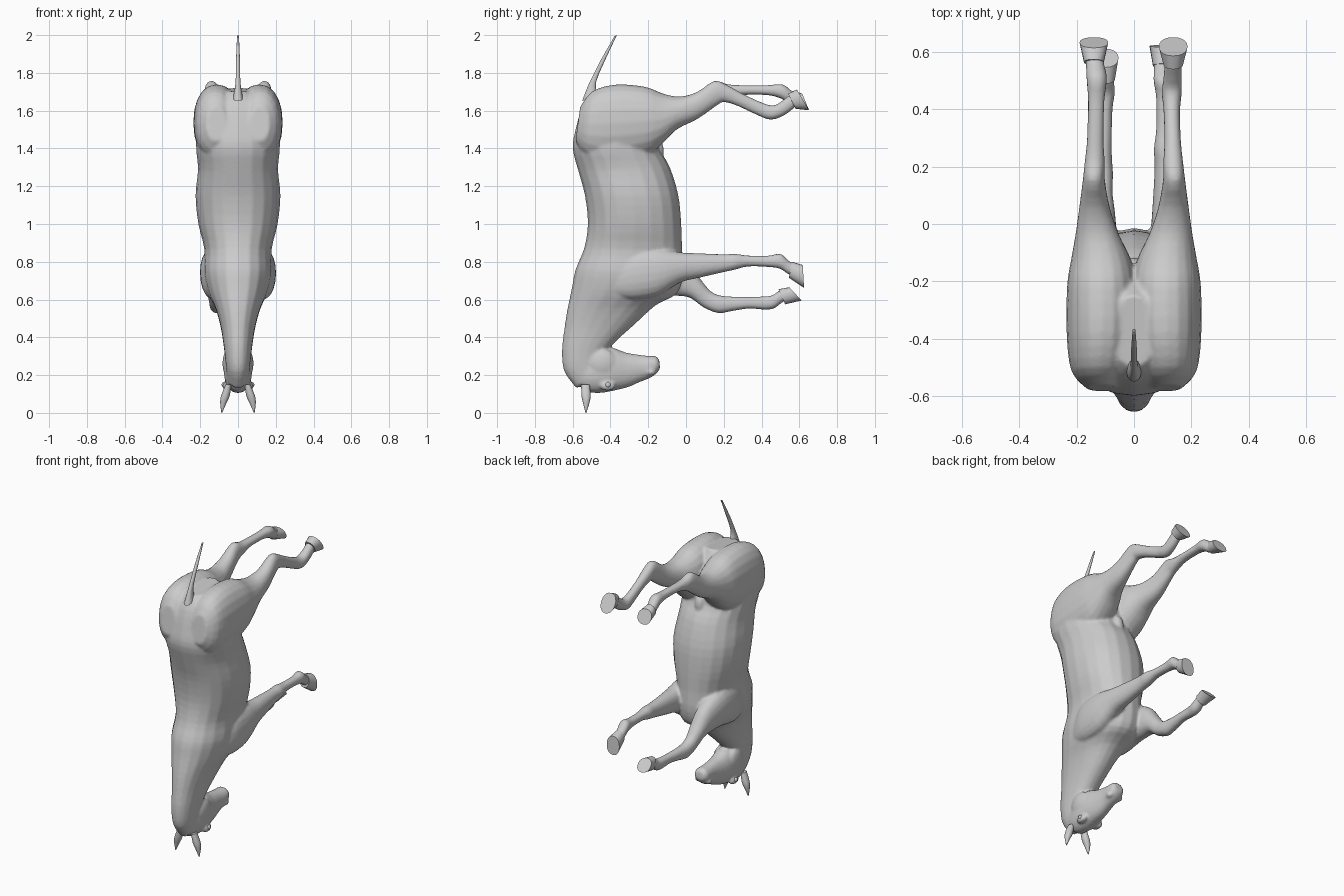
import bpy, bmesh, math
from mathutils import Vector

SIDES = 20


def catmull(a, b, c, d, t):
    return 0.5 * (2 * b + (c - a) * t + (2 * a - 5 * b + 4 * c - d) * t * t
                  + (3 * b - a - 3 * c + d) * t ** 3)


def smooth_rings(rings, steps):
    out, n = [], len(rings) - 1
    for i in range(n):
        quad = [rings[max(0, min(n, i + k))] for k in (-1, 0, 1, 2)]
        out += [[catmull(*v, s / steps) for v in zip(*quad)] for s in range(steps)]
    return out + [list(rings[-1])]


def loft(bm, rings, side=1, x=None, steps=3, power=2.2):
    """Each ring: two edge points (y1, z1, y2, z2), half width, x centre."""
    full = [tuple(r) if len(r) == 6 else tuple(r) + (x or 0,) for r in rings]
    loops = []
    for y1, z1, y2, z2, w, cx in smooth_rings(full, steps):
        loop = []
        for i in range(SIDES):
            a = 2 * math.pi * i / SIDES
            c, s = math.cos(a), math.sin(a)
            c = math.copysign(abs(c) ** (2 / power), c)
            s = math.copysign(abs(s) ** (2 / power), s)
            t = (1 - c) / 2
            loop.append(bm.verts.new((side * (cx + w * s), y1 + (y2 - y1) * t, z1 + (z2 - z1) * t)))
        loops.append(loop)
    for p, q in zip(loops, loops[1:]):
        for i in range(SIDES):
            j = (i + 1) % SIDES
            bm.faces.new((p[i], p[j], q[j], q[i]))
    bm.faces.new(loops[0][::-1])
    bm.faces.new(loops[-1])


def finish(name, bm, angle=40):
    bmesh.ops.recalc_face_normals(bm, faces=bm.faces)
    me = bpy.data.meshes.new(name)
    bm.to_mesh(me)
    bm.free()
    ob = bpy.data.objects.new(name, me)
    bpy.context.collection.objects.link(ob)
    bpy.ops.object.select_all(action='DESELECT')
    ob.select_set(True)
    bpy.context.view_layer.objects.active = ob
    bpy.ops.object.shade_smooth_by_angle(angle=math.radians(angle))
    return ob


body = bmesh.new()

# Trunk and neck, from rump down to poll
loft(body, [
    (-.50, 1.70, -.25, 1.72, .07), (-.55, 1.62, -.20, 1.64, .17),
    (-.585, 1.50, -.15, 1.50, .215), (-.60, 1.40, -.14, 1.40, .222),
    (-.57, 1.28, -.085, 1.30, .212), (-.535, 1.15, -.04, 1.15, .225),
    (-.52, 1.00, -.025, 1.00, .21), (-.54, .87, -.02, .86, .178),
    (-.585, .76, -.015, .73, .182), (-.605, .66, -.05, .63, .162),
    (-.63, .54, -.16, .57, .12), (-.645, .44, -.27, .47, .092),
    (-.657, .33, -.37, .38, .076), (-.645, .22, -.42, .32, .066),
    (-.58, .13, -.42, .27, .06)])

# Head, from poll to muzzle
loft(body, [
    (-.60, .20, -.55, .26, .045), (-.54, .12, -.52, .30, .062),
    (-.46, .105, -.46, .335, .074), (-.38, .118, -.39, .345, .072),
    (-.31, .135, -.32, .32, .06), (-.24, .165, -.25, .308, .05),
    (-.19, .185, -.20, .302, .05), (-.155, .21, -.16, .30, .046),
    (-.137, .235, -.142, .28, .03)])

# Cheeks and brows
for s in (-1, 1):
    for (px, py, pz), scale in (((.05, -.44, .262), (.032, .075, .075)),
                                ((.06, -.415, .142), (.022, .04, .025)),
                                ((.036, -.185, .215), (.02, .025, .018))):
        ball = bmesh.ops.create_icosphere(body, subdivisions=3, radius=1)['verts']
        bmesh.ops.scale(body, vec=scale, verts=ball)
        bmesh.ops.translate(body, vec=(s * px, py, pz), verts=ball)

# Hind legs: shared thigh, then straight (left) and bent (right) shanks
thigh = [
    (-.56, 1.62, -.585, 1.44, .05, .115), (-.50, 1.70, -.53, 1.36, .10, .118),
    (-.38, 1.738, -.40, 1.33, .122, .113), (-.22, 1.728, -.22, 1.36, .122, .112),
    (-.12, 1.69, -.13, 1.42, .105, .115), (-.03, 1.675, -.05, 1.50, .077, .128),
    (.06, 1.70, .06, 1.555, .053, .138), (.15, 1.758, .17, 1.632, .038, .14)]
hind_straight = [
    (.22, 1.74, .22, 1.66, .035, .137), (.30, 1.735, .30, 1.682, .029, .135),
    (.43, 1.735, .43, 1.682, .029, .132), (.51, 1.74, .50, 1.665, .036, .13),
    (.56, 1.705, .54, 1.64, .033, .135), (.59, 1.69, .575, 1.63, .03, .14)]
hind_bent = [
    (.22, 1.735, .205, 1.645, .035, .137), (.30, 1.69, .28, 1.622, .029, .135),
    (.41, 1.64, .38, 1.575, .029, .132), (.465, 1.628, .45, 1.552, .035, .132),
    (.505, 1.65, .52, 1.575, .032, .135), (.55, 1.685, .58, 1.62, .03, .137)]
loft(body, thigh + hind_straight, -1)
loft(body, thigh + hind_bent, 1)

# Front legs: shared shoulder, then straight (right) and bent (left)
shoulder = [
    (-.38, .78, -.38, .62, .04, .125), (-.28, .86, -.28, .60, .068, .128),
    (-.15, .87, -.15, .62, .075, .125)]
front_straight = [
    (-.03, .85, -.03, .69, .062, .12), (.07, .845, .07, .715, .05, .115),
    (.20, .84, .20, .745, .038, .11), (.26, .842, .26, .758, .039, .108),
    (.33, .833, .33, .775, .029, .106), (.44, .833, .44, .772, .028, .105),
    (.50, .843, .50, .762, .035, .103), (.545, .805, .535, .738, .031, .1),
    (.58, .785, .575, .72, .03, .1)]
front_bent = [
    (.0, .80, -.06, .62, .062, .122), (.075, .71, .02, .61, .051, .118),
    (.13, .645, .09, .56, .04, .115), (.18, .622, .17, .528, .039, .112),
    (.24, .616, .24, .538, .033, .11), (.33, .614, .33, .552, .028, .105),
    (.41, .617, .41, .547, .029, .103), (.455, .622, .465, .552, .034, .1),
    (.49, .645, .51, .585, .03, .1), (.52, .66, .55, .605, .028, .1)]
loft(body, shoulder + front_straight, 1)
loft(body, shoulder + front_bent, -1)

# Sheath under the belly
loft(body, [(-.18, 1.44, -.13, 1.44, .025), (-.17, 1.40, -.118, 1.40, .03),
            (-.165, 1.36, -.12, 1.36, .024), (-.155, 1.345, -.135, 1.345, .01)])

# Blend all of the body into one skin
ob = finish("horse_body", body, 180)
rm = ob.modifiers.new("blend", 'REMESH')
rm.mode = 'VOXEL'
rm.voxel_size = .009
rm.use_smooth_shade = True
sm = ob.modifiers.new("soften", 'SMOOTH')
sm.factor = .5
sm.iterations = 3

# Hooves: coronet ring flaring to a flat sole
hooves = {
    "hind_hoof_left": (-1, .14, (.575, 1.705, .555, 1.63, .035), (.615, 1.69, .652, 1.602, .05)),
    "hind_hoof_right": (1, .137, (.54, 1.69, .58, 1.61, .035), (.587, 1.712, .652, 1.602, .05)),
    "front_hoof_right": (1, .1, (.56, .80, .545, .715, .034), (.618, .783, .625, .662, .046)),
    "front_hoof_left": (-1, .1, (.49, .655, .525, .575, .034), (.547, .665, .612, .595, .046)),
}
for name, (side, cx, top, sole) in hooves.items():
    bm = bmesh.new()
    loft(bm, [top, sole], side, cx, steps=2)
    finish(name, bm)

# Tail
bm = bmesh.new()
loft(bm, [(-.55, 1.65, -.47, 1.69, .026), (-.515, 1.74, -.475, 1.755, .013),
          (-.45, 1.87, -.42, 1.885, .01), (-.378, 1.995, -.366, 2.0, .005)])
finish("tail", bm)

# Ears and eyes
for side, label in ((-1, "left"), (1, "right")):
    bm = bmesh.new()
    loft(bm, [(-.555, .15, -.51, .15, .015, .05), (-.553, .09, -.505, .09, .023, .067),
              (-.545, .05, -.512, .05, .016, .078), (-.532, 0, -.528, 0, .002, .086)], side)
    finish("ear_" + label, bm)
    bm = bmesh.new()
    bmesh.ops.create_uvsphere(bm, u_segments=14, v_segments=10, radius=.015)
    bmesh.ops.translate(bm, vec=Vector((side * .072, -.413, .148)), verts=bm.verts)
    finish("eye_" + label, bm)
